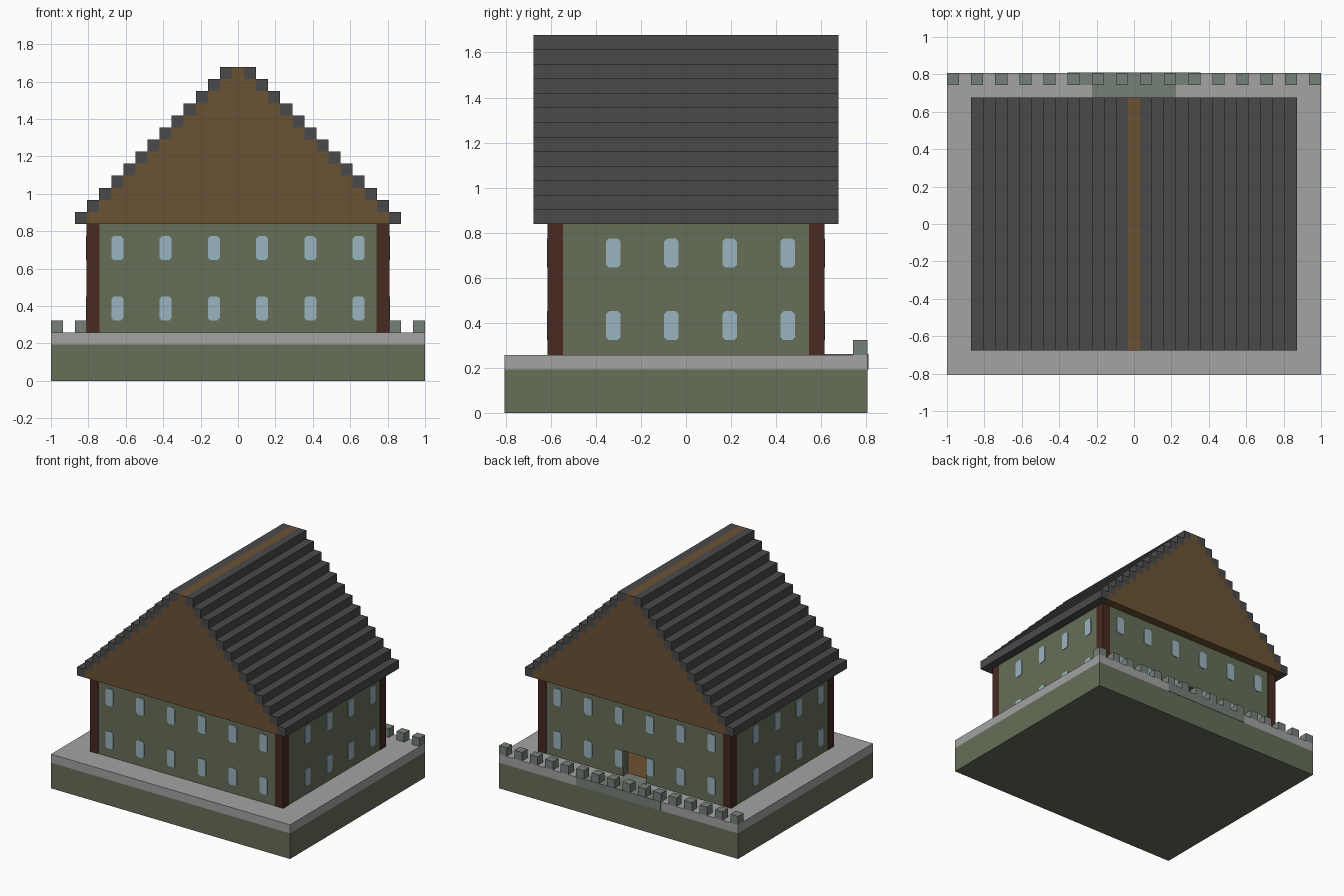
import bpy, bmesh, math
from mathutils import Matrix, Vector

cube = bpy.data.objects.get("Cube")
if cube:
    bpy.data.objects.remove(cube, do_unlink=True)

U = 2 / 31          # one block
EPS = 0.04          # small lift in blocks, keeps overlaid faces apart


def material(name, rgb):
    lin = [((c / 255 + 0.055) / 1.055) ** 2.4 for c in rgb] + [1]
    m = bpy.data.materials.new(name)
    m.use_nodes = True
    m.diffuse_color = lin
    m.node_tree.nodes["Principled BSDF"].inputs["Base Color"].default_value = lin
    return m


GREEN = material("moss_green", (102, 110, 88))
STONE = material("light_stone", (163, 163, 163))
DARK_STONE = material("weathered_stone", (118, 128, 120))
POST = material("dark_red_wood", (72, 41, 33))
TIMBER = material("brown_timber", (107, 82, 51))
DOOR = material("door_wood", (142, 102, 66))
SLATE = material("roof_slate", (74, 74, 74))
GLASS = material("pale_blue_glass", (154, 180, 190))


def finish(name, bm, mat):
    bmesh.ops.recalc_face_normals(bm, faces=bm.faces)
    mesh = bpy.data.meshes.new(name)
    bm.to_mesh(mesh)
    bm.free()
    mesh.materials.append(mat)
    obj = bpy.data.objects.new(name, mesh)
    bpy.context.collection.objects.link(obj)
    return obj


def boxes(name, mat, spans):
    """Boxes given as (x0, x1, y0, y1, z0, z1) in blocks."""
    bm = bmesh.new()
    for x0, x1, y0, y1, z0, z1 in spans:
        centre = Vector((x0 + x1, y0 + y1, z0 + z1)) * U / 2
        size = Vector((x1 - x0, y1 - y0, z1 - z0)) * U
        bmesh.ops.create_cube(bm, size=1, matrix=Matrix.LocRotScale(centre, None, size))
    return finish(name, bm, mat)


def prism(name, mat, outline, y0, y1):
    """An x-z outline extruded along y, in blocks."""
    bm = bmesh.new()
    face = bm.faces.new([bm.verts.new((x * U, y0 * U, z * U)) for x, z in outline])
    ext = bmesh.ops.extrude_face_region(bm, geom=[face])["geom"]
    bmesh.ops.translate(bm, vec=(0, (y1 - y0) * U, 0),
                        verts=[v for v in ext if isinstance(v, bmesh.types.BMVert)])
    return finish(name, bm, mat)


def windows(name, positions, distance, angle):
    """Two rows of chamfered panes on a wall turned by angle about z."""
    c = 0.2
    half = [(0.5, 1 - c), (0.5 - c, 1)]
    outline = half + [(-x, z) for x, z in reversed(half)]
    outline += [(-x, -z) for x, z in outline]
    bm = bmesh.new()
    turn = Matrix.Rotation(angle, 3, 'Z')
    for x in positions:
        for z in (6, 11):
            pane = [[bm.verts.new(turn @ Vector((x + a, y, z + b)) * U) for a, b in outline]
                    for y in (-distance - 0.08, -distance + 0.05)]
            for ring in pane:
                bm.faces.new(ring)
            for i in range(len(outline)):
                j = (i + 1) % len(outline)
                bm.faces.new((pane[0][i], pane[0][j], pane[1][j], pane[1][i]))
    finish(name, bm, GLASS)


# Base and paved terrace
boxes("base", GREEN, [(-15.5, 15.5, -12.5, 12.5, 0, 3)])
boxes("terrace", STONE, [(-15.5, 15.5, -12.5, 12.5, 3, 4)])

# Weathered steps towards the back door, widening outward
boxes("entrance_paving", DARK_STONE,
      [(-w, w, y, y + 1 + (EPS if y > 11 else 0), 3, 4 + EPS)
       for w, y in ((1.5, 8.5), (1.5, 9.5), (3.5, 10.5), (5.5, 11.5))])

# Battlements along the back edge
boxes("battlements", DARK_STONE,
      [(x - 0.5, x + 0.5, 11.5, 12.5, 4, 5) for x in range(-15, 16, 2)])

# Walls, with a recess for the back door
boxes("walls", GREEN, [(-12.5, 12.5, -9.5, 8.5, 4, 13),
                       (-12.5, -1.5, 8.5, 9.5, 4, 13),
                       (1.5, 12.5, 8.5, 9.5, 4, 13),
                       (-1.5, 1.5, 8.5, 9.5, 7, 13)])
boxes("back_door", DOOR, [(-1.5, 1.5, 8.5, 8.6, 4, 7)])

# Corner posts
boxes("corner_posts", POST,
      [(sx * 12 - 0.5 - EPS, sx * 12 + 0.5 + EPS, sy * 9 - 0.5 - EPS, sy * 9 + 0.5 + EPS, 4, 13)
       for sx in (-1, 1) for sy in (-1, 1)])

# Windows on all four sides
long_row = (-10, -6, -2, 2, 6, 10)
short_row = (-5, -1, 3, 7)
windows("front_windows", long_row, 9.5, 0)
windows("back_windows", long_row, 9.5, math.pi)
windows("left_windows", short_row, 12.5, math.pi / 2)
windows("right_windows", short_row, 12.5, -math.pi / 2)

# Stepped timber gable core
LAYERS = 13
side = []
for k in range(LAYERS):
    side += [(12.5 - k, 13 + k), (12.5 - k, 14 + k)]
prism("gable_core", TIMBER, side + [(-x, z) for x, z in reversed(side)], -10.5, 10.5)

# Stepped slate courses on both slopes
boxes("roof_courses", SLATE,
      [(s * (13 - k) - 0.5, s * (13 - k) + 0.5, -10.5, 10.5, 13 + k, 14 + k)
       for k in range(LAYERS) for s in (-1, 1)])
